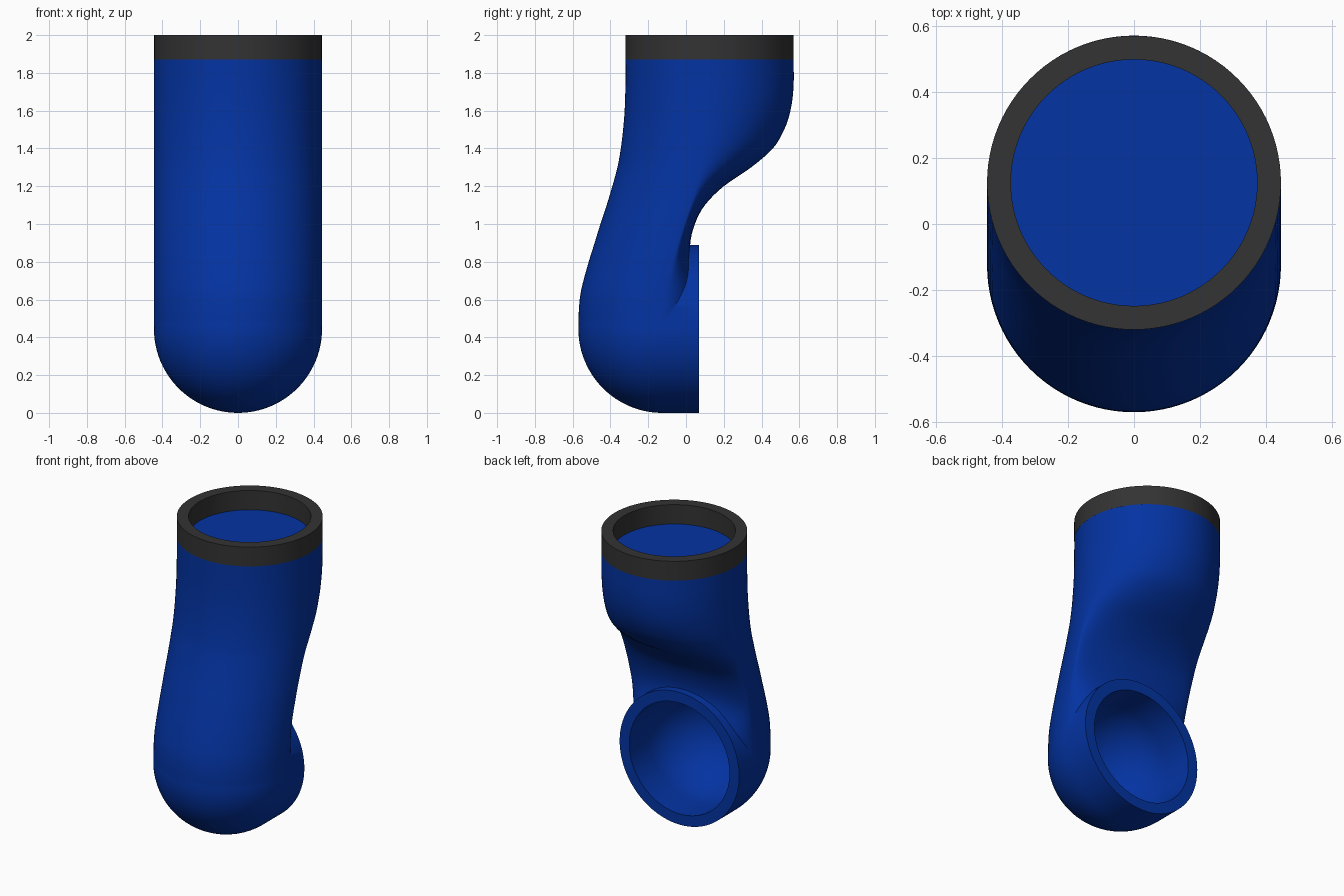
import bpy, bmesh, math

if "Cube" in bpy.data.objects:
    bpy.data.objects.remove(bpy.data.objects["Cube"])

R = 0.445        # outer pipe radius
BORE = 0.373     # inner radius
LOW_Y, LOW_Z = -0.125, 0.445   # centre of the rounded elbow
SIDES = 96


def material(name, rgb):
    m = bpy.data.materials.new(name)
    m.use_nodes = True
    m.diffuse_color = (*rgb, 1)
    b = m.node_tree.nodes["Principled BSDF"]
    b.inputs["Base Color"].default_value = (*rgb, 1)
    b.inputs["Roughness"].default_value = 0.6
    return m


blue = material("deep blue", (0.001, 0.033, 0.36))
grey = material("charcoal", (0.033, 0.033, 0.033))


def bridge(bm, a, b):
    for i in range(SIDES):
        j = (i + 1) % SIDES
        bm.faces.new((a[i], a[j], b[j], b[i]))


def skin(name, mat, rings, closed_loop=False):
    """Join rings of points into one solid, capped or looped."""
    bm = bmesh.new()
    loops = [[bm.verts.new(p) for p in ring] for ring in rings]
    for a, b in zip(loops, loops[1:]):
        bridge(bm, a, b)
    if closed_loop:
        bridge(bm, loops[-1], loops[0])
    else:
        bm.faces.new(loops[0])
        bm.faces.new(loops[-1])
    bmesh.ops.recalc_face_normals(bm, faces=bm.faces)
    me = bpy.data.meshes.new(name)
    bm.to_mesh(me)
    bm.free()
    me.materials.append(mat)
    ob = bpy.data.objects.new(name, me)
    bpy.context.collection.objects.link(ob)
    return ob


def smooth(ob):
    bpy.ops.object.select_all(action='DESELECT')
    bpy.context.view_layer.objects.active = ob
    ob.select_set(True)
    bpy.ops.object.shade_smooth_by_angle(angle=math.radians(35))


def boolean(ob, other, operation):
    """Apply a boolean and drop the helper solid."""
    mod = ob.modifiers.new(operation.lower(), 'BOOLEAN')
    mod.operation, mod.object, mod.solver = operation, other, 'EXACT'
    bpy.context.view_layer.objects.active = ob
    bpy.ops.object.modifier_apply(modifier=mod.name)
    bpy.data.objects.remove(other)


def capsule(name, radius, end_y):
    """Horizontal cylinder with a round front end."""
    stations = [(LOW_Y - radius * math.cos(a), radius * math.sin(a))
                for a in (math.pi / 2 * k / 24 for k in range(1, 25))]
    stations.append((end_y, radius))
    turns = [math.tau * i / SIDES for i in range(SIDES)]
    return skin(name, blue, [[(r * math.sin(t), y, LOW_Z + r * math.cos(t)) for t in turns]
                             for y, r in stations])


def neck_section(z, front, back, half_width):
    """Round front half, flattened back half."""
    cy = front + R
    ring = []
    for i in range(SIDES):
        t = math.tau * i / SIDES
        depth = (cy - front) if math.cos(t) < 0 else (back - cy)
        ring.append((half_width * math.sin(t), cy + depth * math.cos(t), z))
    return ring


def smooth_path(keys, steps):
    """Cubic interpolation in height through the key sections."""
    def slope(k, c):
        a, b = keys[max(k - 1, 0)], keys[min(k + 1, len(keys) - 1)]
        return (b[c] - a[c]) / (b[0] - a[0])
    out = []
    for k in range(len(keys) - 1):
        p, q = keys[k], keys[k + 1]
        h = q[0] - p[0]
        for n in range(steps):
            t = n / steps
            out.append([p[0] + h * t] + [
                (2 * t**3 - 3 * t**2 + 1) * p[c] + (t**3 - 2 * t**2 + t) * h * slope(k, c)
                + (3 * t**2 - 2 * t**3) * q[c] + (t**3 - t**2) * h * slope(k + 1, c)
                for c in (1, 2)])
    return out + [list(keys[-1])]


# Neck sections: height, front wall y, back wall y
keys = [
    (0.45, -0.569, 0.06), (0.55, -0.567, 0.11), (0.65, -0.555, 0.10), (0.80, -0.515, 0.035),
    (0.89, -0.487, 0.022), (1.00, -0.453, 0.047), (1.10, -0.420, 0.10), (1.20, -0.390, 0.20),
    (1.30, -0.363, 0.345), (1.40, -0.345, 0.46), (1.50, -0.333, 0.52), (1.60, -0.325, 0.553),
    (1.72, -0.321, 0.569), (1.87, -0.32, 0.57),
]

# Bent pipe: S-shaped neck joined to the round elbow, then bored from the rear
pipe = skin("bent_pipe", blue,
            [neck_section(*s, R - 0.0005) for s in smooth_path(keys, 4)])
boolean(pipe, capsule("elbow", R, 0.07), 'UNION')
boolean(pipe, capsule("bore", BORE, 0.60), 'DIFFERENCE')
smooth(pipe)

# Collar ring around the top
collar = skin("top_collar", grey,
              [[(r * math.sin(math.tau * i / SIDES), 0.125 + r * math.cos(math.tau * i / SIDES), z)
                for i in range(SIDES)]
               for r, z in ((R, 1.87), (R, 2.0), (BORE, 2.0), (BORE, 1.87))], closed_loop=True)
smooth(collar)
